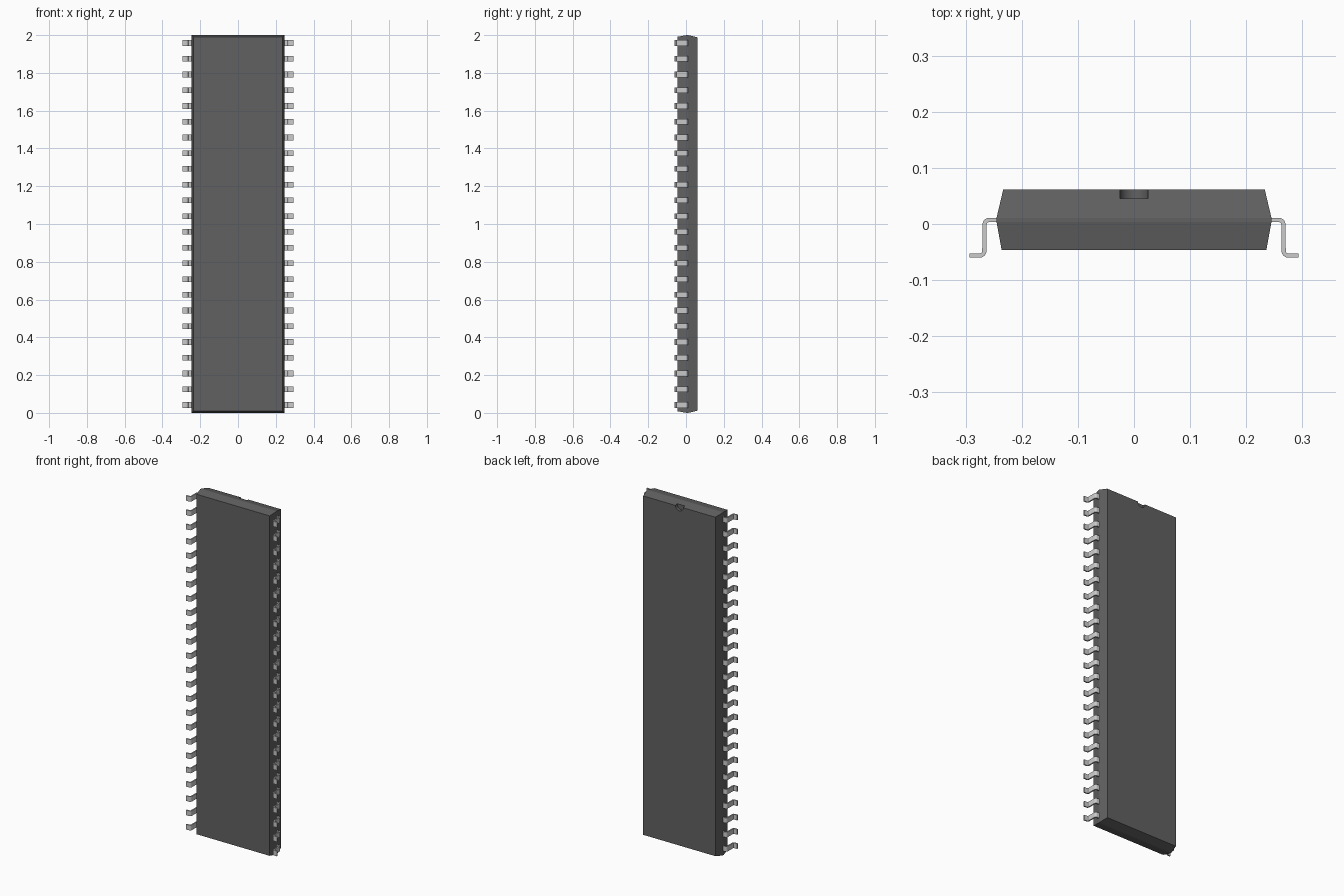
import bpy, bmesh
from math import sin, cos, pi, radians

if "Cube" in bpy.data.objects:
    bpy.data.objects.remove(bpy.data.objects["Cube"])


def paint(obj, name, rgb):
    mat = bpy.data.materials.new(name)
    mat.diffuse_color = (*rgb, 1)
    mat.use_nodes = True
    mat.node_tree.nodes["Principled BSDF"].inputs["Base Color"].default_value = mat.diffuse_color
    obj.data.materials.append(mat)


def new_object(name, bm):
    bmesh.ops.recalc_face_normals(bm, faces=bm.faces[:])
    mesh = bpy.data.meshes.new(name)
    bm.to_mesh(mesh)
    bm.free()
    obj = bpy.data.objects.new(name, mesh)
    bpy.context.collection.objects.link(obj)
    return obj


def select(obj):
    bpy.ops.object.select_all(action='DESELECT')
    obj.select_set(True)
    bpy.context.view_layer.objects.active = obj


# Chip body: rectangular rings tapering away from the parting line (y, x half, z half)
bm = bmesh.new()
rings = []
for y, hx, hz in [(-0.046, 0.236, 0.991), (0.004, 0.245, 1.0),
                  (0.011, 0.245, 1.0), (0.0615, 0.233, 0.988)]:
    rings.append([bm.verts.new((sx * hx, y, 1 + sz * hz))
                  for sx, sz in [(-1, -1), (1, -1), (1, 1), (-1, 1)]])
for a, b in zip(rings, rings[1:]):
    for i in range(4):
        j = (i + 1) % 4
        bm.faces.new((a[i], a[j], b[j], b[i]))
bm.faces.new(rings[0])
bm.faces.new(rings[-1])
body = new_object("chip_body", bm)
paint(body, "dark_plastic", (0.12, 0.12, 0.12))

# Round orientation notch at the top end of the back face
bpy.ops.mesh.primitive_cylinder_add(vertices=48, radius=0.025, depth=0.04,
                                    location=(0, 0.065, 1.988), rotation=(pi / 2, 0, 0))
cutter = bpy.context.object
cutter.name = "notch_cutter"
cutter.hide_render = True
select(body)
cut = body.modifiers.new("notch", 'BOOLEAN')
cut.object = cutter
cut.operation = 'DIFFERENCE'
cut.solver = 'EXACT'
bpy.ops.object.modifier_apply(modifier=cut.name)
bpy.data.objects.remove(cutter)
select(body)
bpy.ops.object.shade_smooth_by_angle(angle=radians(10))


# Gull-wing pins: bent strip profile in the xy plane, extruded along z
def arc(cx, cy, r, a0, a1, n=6):
    angles = [radians(a0 + (a1 - a0) * i / n) for i in range(n + 1)]
    return [(cx + r * cos(a), cy + r * sin(a)) for a in angles]


T, R = 0.0075, 0.0045
upper, lower = (0.258, -0.001), (0.275, -0.048)
outer_side = ([(0.235, 0.011)] + arc(*upper, R + T, 90, 0)
              + arc(*lower, R, 180, 270) + [(0.293, -0.048 - R)])
inner_side = ([(0.235, 0.011 - T)] + arc(*upper, R, 90, 0)
              + arc(*lower, R + T, 180, 270) + [(0.293, -0.06)])
WIDTH, COUNT, PITCH = 0.03, 24, 1.0 / 12
bm = bmesh.new()
for k in range(COUNT):
    z = 1 + (k - (COUNT - 1) / 2) * PITCH
    outline = outer_side + inner_side[::-1]
    lo = [bm.verts.new((x, y, z - WIDTH / 2)) for x, y in outline]
    hi = [bm.verts.new((x, y, z + WIDTH / 2)) for x, y in outline]
    n = len(outline)
    for i in range(n):
        j = (i + 1) % n
        bm.faces.new((lo[i], lo[j], hi[j], hi[i]))
    for i in range(n // 2 - 1):
        for row in (lo, hi):
            bm.faces.new((row[i], row[i + 1], row[n - 2 - i], row[n - 1 - i]))
pins = new_object("pins", bm)
paint(pins, "pin_metal", (0.75, 0.75, 0.72))
select(pins)
bpy.ops.object.shade_smooth_by_angle(angle=radians(35))

# Second row of pins on the left
mirror = pins.modifiers.new("other_side", 'MIRROR')
mirror.use_mirror_merge = False
